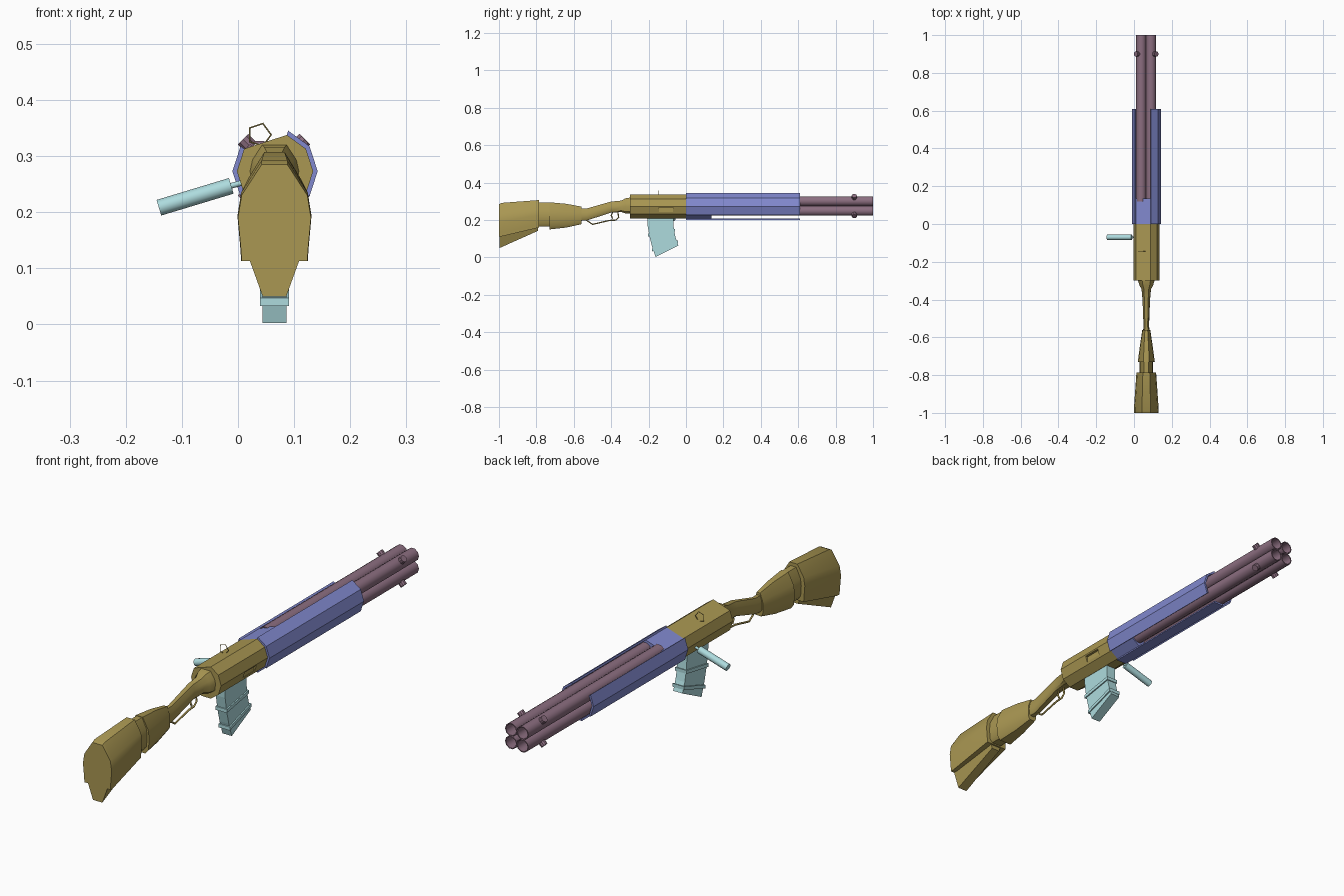
import bpy, bmesh, math
from mathutils import Vector

old = bpy.data.objects.get("Cube")
if old:
    bpy.data.objects.remove(old, do_unlink=True)

CX, CZ = 0.066, 0.273      # axis of the receiver
MX = 0.065                 # middle plane of stock and magazine


def material(name, rgb):
    m = bpy.data.materials.new(name)
    m.use_nodes = True
    m.diffuse_color = (*rgb, 1)
    m.node_tree.nodes["Principled BSDF"].inputs["Base Color"].default_value = (*rgb, 1)
    return m


GOLD = material("olive gold", (0.40, 0.31, 0.085))
BLUE = material("slate blue", (0.22, 0.25, 0.62))
MAUVE = material("mauve", (0.26, 0.155, 0.215))
CYAN = material("pale cyan", (0.42, 0.71, 0.73))


def loft(name, rings, mat, closed=False, smooth=30):
    """Bridge successive rings; cap the ends, or join last to first."""
    bm = bmesh.new()
    loops = [[bm.verts.new(p) for p in r] for r in rings]
    pairs = list(zip(loops, loops[1:]))
    if closed:
        pairs.append((loops[-1], loops[0]))
    else:
        bm.faces.new(loops[0])
        bm.faces.new(loops[-1])
    for a, b in pairs:
        for i in range(len(a)):
            j = (i + 1) % len(a)
            bm.faces.new((a[i], a[j], b[j], b[i]))
    bmesh.ops.recalc_face_normals(bm, faces=bm.faces)
    me = bpy.data.meshes.new(name)
    bm.to_mesh(me)
    bm.free()
    me.materials.append(mat)
    ob = bpy.data.objects.new(name, me)
    bpy.context.collection.objects.link(ob)
    bpy.ops.object.select_all(action="DESELECT")
    ob.select_set(True)
    bpy.context.view_layer.objects.active = ob
    if smooth:
        bpy.ops.object.shade_smooth_by_angle(angle=math.radians(smooth))
    return ob


def rod(name, a, b, r, mat, sides=12):
    a, b = Vector(a), Vector(b)
    q = (b - a).to_track_quat("Z", "Y")
    circle = [q @ Vector((r * math.cos(t), r * math.sin(t), 0))
              for t in (math.tau * i / sides for i in range(sides))]
    return loft(name, [[p + v for v in circle] for p in (a, b)], mat, smooth=35)


def wire(name, pts, r, mat, cyclic):
    cu = bpy.data.curves.new(name, "CURVE")
    cu.dimensions = "3D"
    cu.bevel_depth, cu.bevel_resolution = r, 1
    sp = cu.splines.new("POLY")
    sp.points.add(len(pts) - 1)
    for p, c in zip(sp.points, pts):
        p.co = (*c, 1)
    sp.use_cyclic_u = cyclic
    cu.materials.append(mat)
    ob = bpy.data.objects.new(name, cu)
    bpy.context.collection.objects.link(ob)
    return ob


def polar(r, deg, y):
    t = math.radians(deg)
    return Vector((CX + r * math.cos(t), y, CZ + r * math.sin(t)))


# Ten-sided section with one upper corner sliced off
CORNERS = [d for d in range(0, 360, 36) if d != 108]


def core(name, y0, y1, mat):
    return loft(name, [[polar(0.068, d, y) for d in CORNERS] for y in (y0, y1)], mat, smooth=0)


# Receiver with a recessed port on its left side
receiver = core("receiver", -0.30, 0.0, GOLD)
bpy.ops.mesh.primitive_cube_add(size=1, location=(0.137, -0.108, 0.256))
cutter = bpy.context.object
cutter.name = "port_cutter"
cutter.scale = (0.03, 0.075, 0.024)
cutter.hide_render = True
mod = receiver.modifiers.new("port", "BOOLEAN")
mod.operation, mod.object, mod.solver = "DIFFERENCE", cutter, "EXACT"
bpy.context.view_layer.objects.active = receiver
bpy.ops.object.modifier_apply(modifier="port")
bpy.data.objects.remove(cutter, do_unlink=True)

# Handguard: short solid collar, then three long plates with open gaps
core("handguard_collar", 0.0, 0.135, BLUE)


def plate(name, angles):
    ring = lambda y: ([polar(0.076, d, y) for d in angles]
                      + [polar(0.068, d, y) for d in reversed(angles)])
    loft(name, [ring(0.0), ring(0.61)], BLUE, smooth=0)


plate("handguard_left", [-36, 0, 36, 72])
plate("handguard_right", [144, 180, 216])
plate("handguard_bottom", [252, 288])

# Four hollow barrels, each with a small diagonal stud near the muzzle
for sx in (-1, 1):
    for sz in (-1, 1):
        side = ("left" if sx > 0 else "right") + ("_upper" if sz > 0 else "_lower")
        x, z = 0.064 + sx * 0.026, 0.275 + sz * 0.026

        def circle(r, y):
            return [(x + r * math.cos(math.tau * i / 10), y,
                     z + r * math.sin(math.tau * i / 10)) for i in range(10)]

        loft("barrel_" + side, [circle(0.027, 0.12), circle(0.027, 1.0),
                                circle(0.023, 1.0), circle(0.023, 0.12)],
             MAUVE, closed=True, smooth=40)
        rod("muzzle_stud_" + side, (x + sx * 0.014, 0.9, z + sz * 0.014),
            (x + sx * 0.029, 0.9, z + sz * 0.029), 0.014, MAUVE, 10)

# Sight ring standing on the sloping top face
wire("sight_ring",
     [(0.038 + 0.021 * math.cos(t), -0.145, 0.338 + 0.021 * math.sin(t))
      for t in (math.radians(18 + 54 + 72 * i) for i in range(5))], 0.0016, GOLD, True)

# Charging handle on the right side
rod("handle_stem", (0.02, -0.07, 0.256), (-0.016, -0.07, 0.246), 0.005, CYAN)
rod("handle_grip", (-0.012, -0.07, 0.247), (-0.141, -0.07, 0.208), 0.0145, CYAN)


# Stock parts: (y, bottom, top, half width) stations of an eight-sided section
def section(y, lo, hi, w, top=0.35, foot=0.6):
    h = hi - lo
    right = [(foot * w, lo), (0.92 * w, lo + 0.12 * h), (w, lo + 0.45 * h),
             (0.9 * w, lo + 0.68 * h), (top * w, hi)]
    return ([(MX + a, y, b) for a, b in right]
            + [(MX - a, y, b) for a, b in reversed(right)])


def stock_part(name, stations, **kw):
    loft(name, [section(*s, **kw) for s in stations], GOLD, smooth=35)


stock_part("butt", [(-1.0, 0.113, 0.285, 0.065), (-0.985, 0.113, 0.292, 0.066),
                    (-0.785, 0.16, 0.307, 0.052)], foot=0.9)
stock_part("stock_band", [(-0.80, 0.165, 0.293, 0.036), (-0.72, 0.165, 0.293, 0.036)])
stock_part("fore_stock", [(-0.73, 0.15, 0.295, 0.045), (-0.64, 0.16, 0.287, 0.033),
                          (-0.56, 0.178, 0.272, 0.021)])
stock_part("grip", [(-0.58, 0.195, 0.262, 0.017), (-0.53, 0.198, 0.262, 0.015),
                    (-0.40, 0.240, 0.299, 0.020), (-0.345, 0.243, 0.304, 0.025),
                    (-0.325, 0.236, 0.316, 0.036), (-0.295, 0.235, 0.321, 0.045)],
           top=0.5)


# Tapered keel below the butt
def keel(y, lo, hi, w0, w1):
    return [(MX - w0, y, lo), (MX + w0, y, lo), (MX + w1, y, hi), (MX - w1, y, hi)]


loft("butt_keel", [keel(-0.998, 0.05, 0.13, 0.021, 0.050),
                   keel(-0.79, 0.143, 0.19, 0.018, 0.034)], GOLD, smooth=0)

# Trigger guard and trigger
wire("trigger_guard", [(MX, y, z) for y, z in
                       [(-0.54, 0.205), (-0.50, 0.177), (-0.41, 0.198), (-0.375, 0.200),
                        (-0.36, 0.215), (-0.365, 0.245)]], 0.004, GOLD, False)
wire("trigger", [(MX, y, z) for y, z in
                 [(-0.39, 0.245), (-0.40, 0.225), (-0.392, 0.208)]], 0.004, GOLD, False)


# Curved magazine: slanting stations from back edge to front edge
def slab(back, front, grow=0.0, w=0.021):
    (y0, z0), (y1, z1) = back, front
    return [(MX - w - grow, y0 - grow, z0), (MX + w + grow, y0 - grow, z0),
            (MX + w + grow, y1 + grow, z1), (MX - w - grow, y1 + grow, z1)]


BACK = [(-0.208, 0.225), (-0.206, 0.175), (-0.197, 0.12), (-0.182, 0.06), (-0.163, 0.003)]
FRONT = [(-0.068, 0.225), (-0.068, 0.185), (-0.064, 0.145), (-0.055, 0.105), (-0.040, 0.064)]
loft("magazine", [slab(b, f) for b, f in zip(BACK, FRONT)], CYAN, smooth=0)
for name, i in (("upper", 2), ("lower", 3)):
    (yb, zb), (yf, zf) = BACK[i], FRONT[i]
    dz = 0.02 * (i - 2)
    loft("magazine_rib_" + name,
         [slab((yb + dz * 0.3, zb - dz + s), (yf + dz * 0.3, zf - dz + s), 0.005)
          for s in (-0.007, 0.007)], CYAN, smooth=0)
